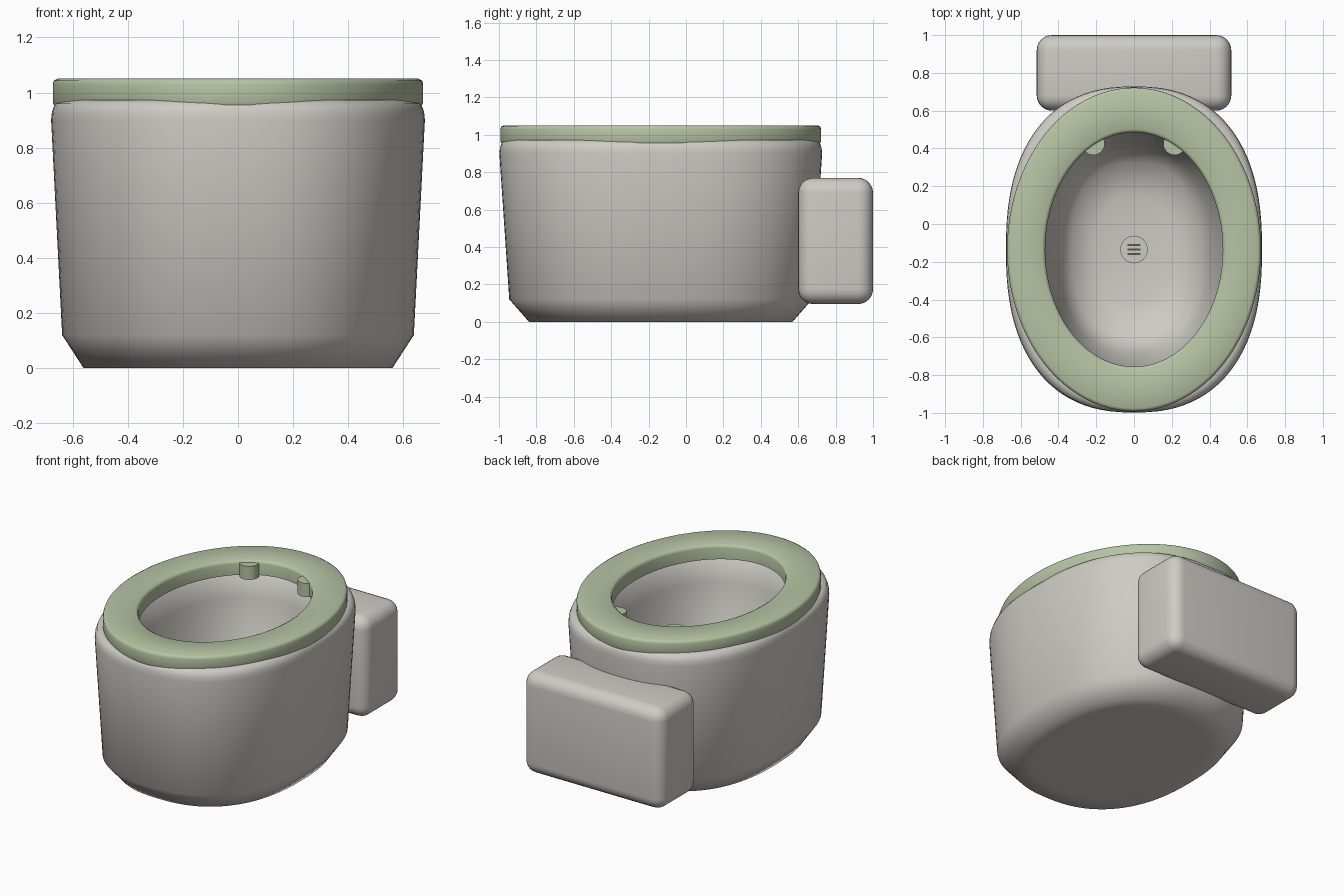
import bpy, bmesh, math
from math import cos, sin, tau, copysign

cube = bpy.data.objects.get("Cube")
if cube:
    bpy.data.objects.remove(cube, do_unlink=True)

CY = -0.135   # centre of the bowl and seat along y


def material(name, rgb):
    m = bpy.data.materials.new(name)
    m.use_nodes = True
    m.diffuse_color = (*rgb, 1)
    bsdf = m.node_tree.nodes["Principled BSDF"]
    bsdf.inputs["Base Color"].default_value = (*rgb, 1)
    bsdf.inputs["Roughness"].default_value = 0.5
    return m


ceramic = material("warm grey ceramic", (0.62, 0.60, 0.56))
green = material("sage green", (0.47, 0.55, 0.37))
dark = material("dark green slot", (0.08, 0.11, 0.06))


def finish(bm, name, mat, angle):
    bmesh.ops.recalc_face_normals(bm, faces=bm.faces)
    mesh = bpy.data.meshes.new(name)
    bm.to_mesh(mesh)
    bm.free()
    obj = bpy.data.objects.new(name, mesh)
    bpy.context.collection.objects.link(obj)
    mesh.materials.append(mat)
    bpy.ops.object.select_all(action='DESELECT')
    obj.select_set(True)
    bpy.context.view_layer.objects.active = obj
    bpy.ops.object.shade_smooth_by_angle(angle=math.radians(angle))
    return obj


def loft(name, rings, mat, angle, closed=False, count=96):
    """Skin superellipse rings given as (half width, half length, z, exponent)."""
    bm = bmesh.new()
    loops = []
    for rx, ry, z, n in rings:
        loop = []
        for i in range(count):
            c, s = cos(tau * i / count), sin(tau * i / count)
            x = copysign(abs(c) ** (2 / n), c) * rx
            y = copysign(abs(s) ** (2 / n), s) * ry
            loop.append(bm.verts.new((x, y + CY, z)))
        loops.append(loop)
    pairs = list(zip(loops, loops[1:]))
    if closed:
        pairs.append((loops[-1], loops[0]))
    else:
        bm.faces.new(loops[0])
        bm.faces.new(loops[-1])
    for a, b in pairs:
        for i in range(count):
            j = (i + 1) % count
            bm.faces.new((a[i], a[j], b[j], b[i]))
    return finish(bm, name, mat, angle)


def disc(name, x, y, z, radius, depth, mat):
    bm = bmesh.new()
    bmesh.ops.create_cone(bm, cap_ends=True, segments=32, radius1=radius,
                          radius2=radius, depth=depth)
    bmesh.ops.translate(bm, verts=bm.verts, vec=(x, y, z))
    return finish(bm, name, mat, 40)


def box(name, size, centre, mat, bevel=0):
    bm = bmesh.new()
    bmesh.ops.create_cube(bm, size=1)
    bmesh.ops.scale(bm, verts=bm.verts, vec=size)
    bmesh.ops.translate(bm, verts=bm.verts, vec=centre)
    if bevel:
        bmesh.ops.bevel(bm, geom=bm.edges[:], offset=bevel, segments=6,
                        profile=0.5, affect='EDGES')
    return finish(bm, name, mat, 40)


# Bowl: outside wall up, over the rim, then down the hollow to the floor
loft("bowl", [
    (0.45, 0.58, 0.0, 2.4),
    (0.56, 0.705, 0.0, 2.4),
    (0.638, 0.81, 0.12, 2.4),
    (0.678, 0.863, 0.90, 2.4),
    (0.675, 0.860, 0.93, 2.4),
    (0.664, 0.850, 0.96, 2.4),
    (0.640, 0.825, 0.972, 2.4),
    (0.52, 0.67, 0.972, 2.2),
    (0.49, 0.64, 0.95, 2.2),
    (0.46, 0.61, 0.80, 2.3),
    (0.40, 0.55, 0.48, 2.4),
    (0.33, 0.46, 0.34, 2.5),
    (0.20, 0.28, 0.30, 2.4),
    (0.09, 0.10, 0.295, 2.0),
], ceramic, 70)

# Drain cover with slots
disc("drain_cover", 0, CY, 0.298, 0.073, 0.014, ceramic)
for i in (-1, 0, 1):
    box(f"drain_slot_{i + 2}", (0.07, 0.009, 0.004), (0, CY + i * 0.024, 0.306), dark)

# Seat ring with softened edges
loft("seat", [
    (0.668, 0.853, 0.955, 2),
    (0.672, 0.857, 0.965, 2),
    (0.672, 0.857, 1.03, 2),
    (0.668, 0.853, 1.043, 2),
    (0.655, 0.840, 1.05, 2),
    (0.487, 0.637, 1.05, 2),
    (0.474, 0.624, 1.043, 2),
    (0.470, 0.620, 1.03, 2),
    (0.470, 0.620, 0.955, 2),
], green, 50, closed=True)

# Hinge posts at the back of the opening
for side, x in (("left", 0.215), ("right", -0.215)):
    disc(f"hinge_post_{side}", x, 0.425, 0.99, 0.06, 0.09, green)

# Water tank behind the bowl
box("tank", (1.03, 0.4, 0.675), (0, 0.8, 0.4325), ceramic, 0.08)
